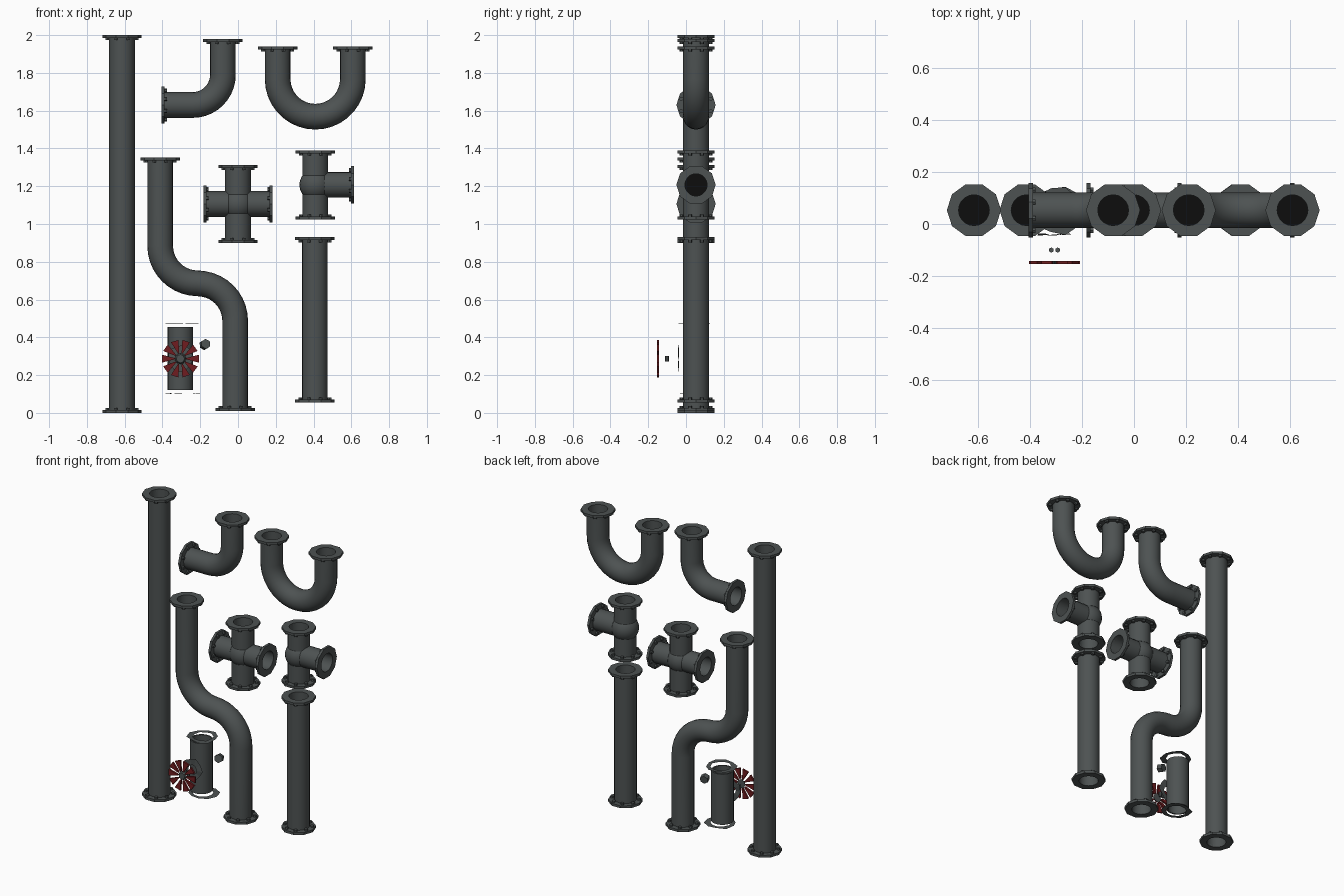
import bpy, bmesh, math, random
from mathutils import Vector, Matrix

if "Cube" in bpy.data.objects:
    bpy.data.objects.remove(bpy.data.objects["Cube"])

random.seed(4)
Y = 0.053             # depth of the pipe plane
R, BORE = 0.068, 0.059
FR, FT = 0.104, 0.016  # flange radius and thickness
SEG = 20


def material(name, col):
    m = bpy.data.materials.new(name)
    m.diffuse_color = (*col, 1)
    m.use_nodes = True
    m.node_tree.nodes["Principled BSDF"].inputs["Base Color"].default_value = m.diffuse_color
    return m


STEEL = material("dark_steel", (0.075, 0.085, 0.085))
RED = material("dark_red", (0.16, 0.012, 0.014))
BLACK = material("bore_black", (0.004, 0.004, 0.004))


def finish(name, bm, mat, smooth=True):
    bmesh.ops.recalc_face_normals(bm, faces=bm.faces[:])
    me = bpy.data.meshes.new(name)
    bm.to_mesh(me)
    bm.free()
    me.materials.append(mat)
    ob = bpy.data.objects.new(name, me)
    bpy.context.collection.objects.link(ob)
    if smooth:
        bpy.ops.object.select_all(action='DESELECT')
        ob.select_set(True)
        bpy.context.view_layer.objects.active = ob
        bpy.ops.object.shade_smooth_by_angle(angle=math.radians(35))
    return ob


def bridge(bm, a, b):
    n = len(a)
    for i in range(n):
        bm.faces.new((a[i], a[(i + 1) % n], b[(i + 1) % n], b[i]))


def pose(x, z, direction, y=Y):
    q = Vector(direction).to_track_quat('Z', 'Y')
    return Matrix.Translation((x, y, z)) @ q.to_matrix().to_4x4()


def arc(cx, cz, r, a0, a1, n=10):
    return [(cx + r * math.cos(math.radians(a0 + (a1 - a0) * i / n)),
             cz + r * math.sin(math.radians(a0 + (a1 - a0) * i / n))) for i in range(n + 1)]


def tube(name, path):
    """Hollow pipe swept along an x-z path."""
    bm = bmesh.new()
    pts = [Vector((x, Y, z)) for x, z in path]
    shells = []
    for rad in (R, BORE):
        rings = []
        for i, p in enumerate(pts):
            t = (pts[min(i + 1, len(pts) - 1)] - pts[max(i - 1, 0)]).normalized()
            side = Vector((t.z, 0, -t.x))
            rings.append([bm.verts.new(p + rad * (side * math.cos(a) + Vector((0, 1, 0)) * math.sin(a)))
                          for a in (math.tau * k / SEG for k in range(SEG))])
        for a, b in zip(rings, rings[1:]):
            bridge(bm, a, b)
        shells.append(rings)
    for e in (0, -1):
        bridge(bm, shells[0][e], shells[1][e])
    finish(name, bm, STEEL)


def flange(name, x, z, direction):
    """Ten-sided collar with a ring of bolts on its inner side and a dark bore."""
    m = pose(x, z, direction)
    bm = bmesh.new()
    rings = []
    for rad, h in ((BORE, 0), (FR, 0), (FR, -FT), (BORE, -FT)):
        ring = []
        for k in range(SEG):
            r = rad * (math.cos(math.pi / 10) if k % 2 and rad == FR else 1)
            a = math.tau * k / SEG
            ring.append(bm.verts.new((r * math.cos(a), r * math.sin(a), h)))
        rings.append(ring)
    for i in range(4):
        bridge(bm, rings[i], rings[(i + 1) % 4])
    for k in range(8):
        a = math.tau * (k + 0.5) / 8
        bmesh.ops.create_cone(bm, cap_ends=True, segments=6, radius1=0.011, radius2=0.011, depth=0.012,
                              matrix=Matrix.Translation((0.084 * math.cos(a), 0.084 * math.sin(a), -FT - 0.005)))
    bm.transform(m)
    finish(name, bm, STEEL, False)
    # dark plate deep in the bore
    bm = bmesh.new()
    bmesh.ops.create_circle(bm, cap_ends=True, segments=SEG, radius=BORE,
                            matrix=m @ Matrix.Translation((0, 0, -0.085)))
    finish(name + "_bore", bm, BLACK, False)


def pipe(name, path):
    tube(name, path)
    for tag, end, prev in (("start", path[0], path[1]), ("end", path[-1], path[-2])):
        flange(f"{name}_flange_{tag}", *end, (end[0] - prev[0], 0, end[1] - prev[1]))


def junction(name, x, z, arms):
    """Straight arms meeting in a slightly swollen centre."""
    for i, (dx, dz, length) in enumerate(arms):
        end = (x + dx * length, z + dz * length)
        tube(f"{name}_arm_{i}", [(x + dx * 0.05, z + dz * 0.05), end])
        flange(f"{name}_flange_{i}", *end, (dx, 0, dz))
    bm = bmesh.new()
    bmesh.ops.create_uvsphere(bm, u_segments=20, v_segments=12, radius=0.084,
                              matrix=Matrix.Translation((x, Y, z)))
    finish(name + "_centre", bm, STEEL)


# pipes
pipe("long_pipe", [(-0.614, 0), (-0.614, 2)])
pipe("short_pipe", [(0.407, 0.055), (0.407, 0.93)])
pipe("elbow_pipe", [(-0.404, 1.63)] + arc(-0.24, 1.79, 0.16, -90, 0) + [(-0.08, 1.98)])
pipe("u_pipe", [(0.21, 1.94)] + arc(0.409, 1.767, 0.199, 180, 360, 18) + [(0.608, 1.94)])
pipe("s_pipe", [(-0.412, 1.353)] + arc(-0.213, 0.885, 0.199, 180, 270)
     + arc(-0.213, 0.487, 0.198, 90, 0)[1:] + [(-0.015, 0.01)])

# junctions
junction("cross", 0, 1.106, [(0, 1, 0.207), (0, -1, 0.207), (1, 0, 0.182), (-1, 0, 0.182)])
junction("tee", 0.409, 1.207, [(0, 1, 0.183), (0, -1, 0.183), (1, 0, 0.206)])

# valve body
VX, VZ = -0.305, 0.287
tube("valve_body", [(VX, 0.12), (VX, 0.455)])


def ragged_ring(name, m, inner, outer, thick, sides, jitter):
    """Thin rough-edged ring, as on the battered valve."""
    bm = bmesh.new()
    a, b = [], []
    for k in range(sides):
        t = math.tau * k / sides
        for lst, r in ((a, inner), (b, outer - random.uniform(0, jitter))):
            lst.append(bm.verts.new((r * math.cos(t), r * math.sin(t), random.uniform(-1, 1) * jitter * 0.15)))
    bridge(bm, a, b)
    bmesh.ops.solidify(bm, geom=bm.faces[:], thickness=thick)
    bm.transform(m)
    finish(name, bm, STEEL, False)


ragged_ring("valve_top_flange", pose(-0.293, 0.475, (0, 0, 1)), 0.063, 0.104, 0.008, 10, 0.018)
ragged_ring("valve_bottom_flange", pose(-0.293, 0.103, (0, 0, 1)), 0.063, 0.104, 0.008, 10, 0.018)
ragged_ring("valve_bonnet", pose(VX, VZ, (0, -1, 0), -0.04), 0.03, 0.082, 0.008, 10, 0.025)

# handwheel made of flared red blades
bm = bmesh.new()
for k in range(10):
    t = math.tau * k / 10
    quad = [(0.03, t - 0.10), (0.10, t - 0.21), (0.10, t + 0.21), (0.03, t + 0.10)]
    lo, hi = ([bm.verts.new((VX + r * math.cos(a), y, VZ + r * math.sin(a))) for r, a in quad]
              for y in (-0.154, -0.142))
    bridge(bm, lo, hi)
    bm.faces.new(lo)
    bm.faces.new(hi)
finish("handwheel", bm, RED, False)

# wheel hub and stem nuts
bm = bmesh.new()
bmesh.ops.create_cone(bm, cap_ends=True, segments=8, radius1=0.03, radius2=0.022, depth=0.012,
                      matrix=pose(VX, VZ, (0, -1, 0), -0.148))
finish("wheel_hub", bm, STEEL, False)
for i, dx in enumerate((-0.012, 0.012)):
    bm = bmesh.new()
    bmesh.ops.create_cone(bm, cap_ends=True, segments=6, radius1=0.01, radius2=0.01, depth=0.03,
                          matrix=Matrix.Translation((VX + dx, -0.1, VZ)))
    finish(f"stem_nut_{i}", bm, STEEL, False)

# loose nut beside the valve
bm = bmesh.new()
bmesh.ops.create_cone(bm, cap_ends=True, segments=6, radius1=0.027, radius2=0.027, depth=0.035,
                      matrix=pose(-0.175, 0.362, (0.3, -1, 0.2)))
finish("loose_nut", bm, STEEL, False)
